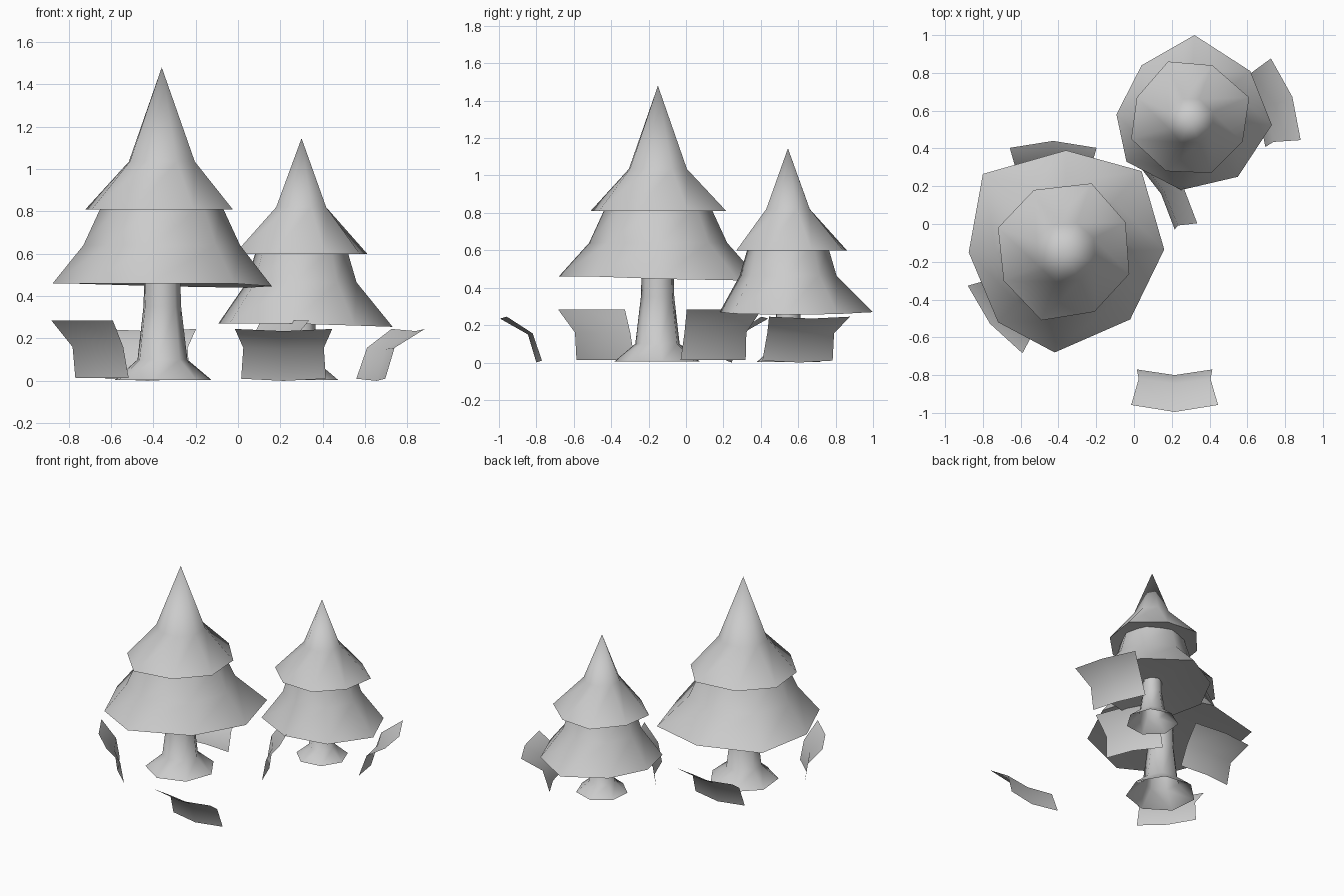
import bpy, bmesh, math
from mathutils import Vector

if "Cube" in bpy.data.objects:
    bpy.data.objects.remove(bpy.data.objects["Cube"])


def loft(name, rings, top=None, bottom=None, angle=60):
    """Bridge equal-length rings of points; fan the ends to a tip, or leave them open."""
    bm = bmesh.new()
    loops = [[bm.verts.new(p) for p in r] for r in rings]
    n = len(loops[0])
    for a, b in zip(loops, loops[1:]):
        for i in range(n):
            j = (i + 1) % n
            bm.faces.new((a[i], a[j], b[j], b[i]))
    if top:
        t = bm.verts.new(top)
        for i in range(n):
            bm.faces.new((loops[-1][i], loops[-1][(i + 1) % n], t))
    if bottom:
        t = bm.verts.new(bottom)
        for i in range(n):
            bm.faces.new((loops[0][(i + 1) % n], loops[0][i], t))
    return finish(name, bm, angle)


def finish(name, bm, angle):
    me = bpy.data.meshes.new(name)
    bm.to_mesh(me)
    bm.free()
    ob = bpy.data.objects.new(name, me)
    bpy.context.collection.objects.link(ob)
    bpy.ops.object.select_all(action='DESELECT')
    ob.select_set(True)
    bpy.context.view_layer.objects.active = ob
    bpy.ops.object.shade_smooth_by_angle(angle=math.radians(angle))
    return ob


def tree(name, cx, cy, low, high, levels, radii, apex, root, phase, droop):
    """Two-tier conifer: low/high are the uneven skirt outlines seen from above."""
    z_low, z_lmid, z_high, z_hmid = levels
    r_lmid, r_neck, r_hmid = radii

    def ring(outline, r, z):
        pts = []
        for x, y in outline:
            d = Vector((x - cx, y - cy)).normalized() * r
            pts.append((cx + d.x, cy + d.y, z))
        return pts

    # lower skirt droops slightly on one side, with a hollowed underside
    rim = [(x, y, z_low - max(0, droop[0] * (x - cx) + droop[1] * (y - cy)))
           for x, y in low]
    loft(name + "_lower_foliage",
         [rim, ring(low, r_lmid, z_lmid), ring(low, r_neck, z_high + 0.025)],
         bottom=(cx, cy, z_low + 0.05))
    loft(name + "_upper_foliage",
         [[(x, y, z_high) for x, y in high], ring(high, r_hmid, z_hmid)],
         top=(cx, cy, apex), bottom=(cx, cy, z_high + 0.05))

    # seven-sided trunk with flared, open root
    rings = []
    for r, z in root:
        angles = [math.radians(phase) + math.tau * i / 7 for i in range(7)]
        rings.append([(cx + r * math.cos(a), cy + r * math.sin(a), z) for a in angles])
    loft(name + "_trunk", rings)


def leaf(name, x, y, azimuth, rows):
    """Curled ground leaf; x, y is the middle of its bottom chord."""
    a = math.radians(azimuth)
    out = Vector((math.cos(a), math.sin(a), 0))
    side = Vector((-out.y, out.x, 0))
    bm = bmesh.new()
    grid = []
    for half, reach, bulge, z, lift in rows:
        grid.append([bm.verts.new(Vector((x, y, z + lift * abs(s)))
                                  + side * half * s
                                  + out * (reach + bulge * (1 - abs(s))))
                     for s in (-1, 0, 1)])
    for lo, hi in zip(grid, grid[1:]):
        for i in range(2):
            bm.faces.new((lo[i], lo[i + 1], hi[i + 1], hi[i]))
    finish(name, bm, 60)


# large tree
tree("large_tree", -0.36, -0.15,
     [(0.16, -0.135), (0.04, 0.28), (-0.36, 0.39), (-0.80, 0.265),
      (-0.875, -0.15), (-0.72, -0.52), (-0.42, -0.68), (-0.02, -0.505)],
     [(-0.025, -0.265), (-0.045, 0.01), (-0.225, 0.215), (-0.53, 0.18),
      (-0.72, -0.02), (-0.69, -0.30), (-0.49, -0.51), (-0.21, -0.465)],
     (0.46, 0.64, 0.81, 1.035), (0.37, 0.28, 0.165), 1.48,
     [(0.235, 0.005), (0.122, 0.10), (0.092, 0.35), (0.087, 0.51)], -46, (0.025, 0.025))

# small tree
tree("small_tree", 0.30, 0.545,
     [(0.73, 0.525), (0.615, 0.81), (0.32, 1.0), (0.04, 0.84),
      (-0.093, 0.58), (-0.04, 0.33), (0.25, 0.18), (0.55, 0.25)],
     [(0.575, 0.435), (0.61, 0.67), (0.415, 0.84), (0.18, 0.86),
      (0.015, 0.67), (-0.015, 0.45), (0.17, 0.28), (0.41, 0.27)],
     (0.27, 0.465, 0.60, 0.82), (0.26, 0.213, 0.125), 1.145,
     [(0.175, 0.003), (0.09, 0.075), (0.068, 0.22), (0.065, 0.32)], -57, (0.035, 0))

# ground leaves: rows are (half width, outward reach, centre bulge, height, side lift)
leaning = [(0.20, 0, 0.03, 0.0, 0.01), (0.19, 0.05, 0.025, 0.15, 0.006),
           (0.23, 0.188, 0.037, 0.235, 0.01)]
upright = [(0.20, 0, 0.03, 0.013, 0), (0.19, 0.025, 0.025, 0.16, 0),
           (0.23, 0.12, 0.035, 0.284, 0)]
for i, (x, y, az, rows) in enumerate([
        (0.215, -0.77, 270, leaning),
        (-0.428, 0.215, 90, leaning),
        (0.627, 0.596, 20, leaning),
        (-0.642, -0.43, 219, upright),
        (0.117, 0.145, 29.5, upright)]):
    leaf("ground_leaf_%d" % (i + 1), x, y, az, rows)
